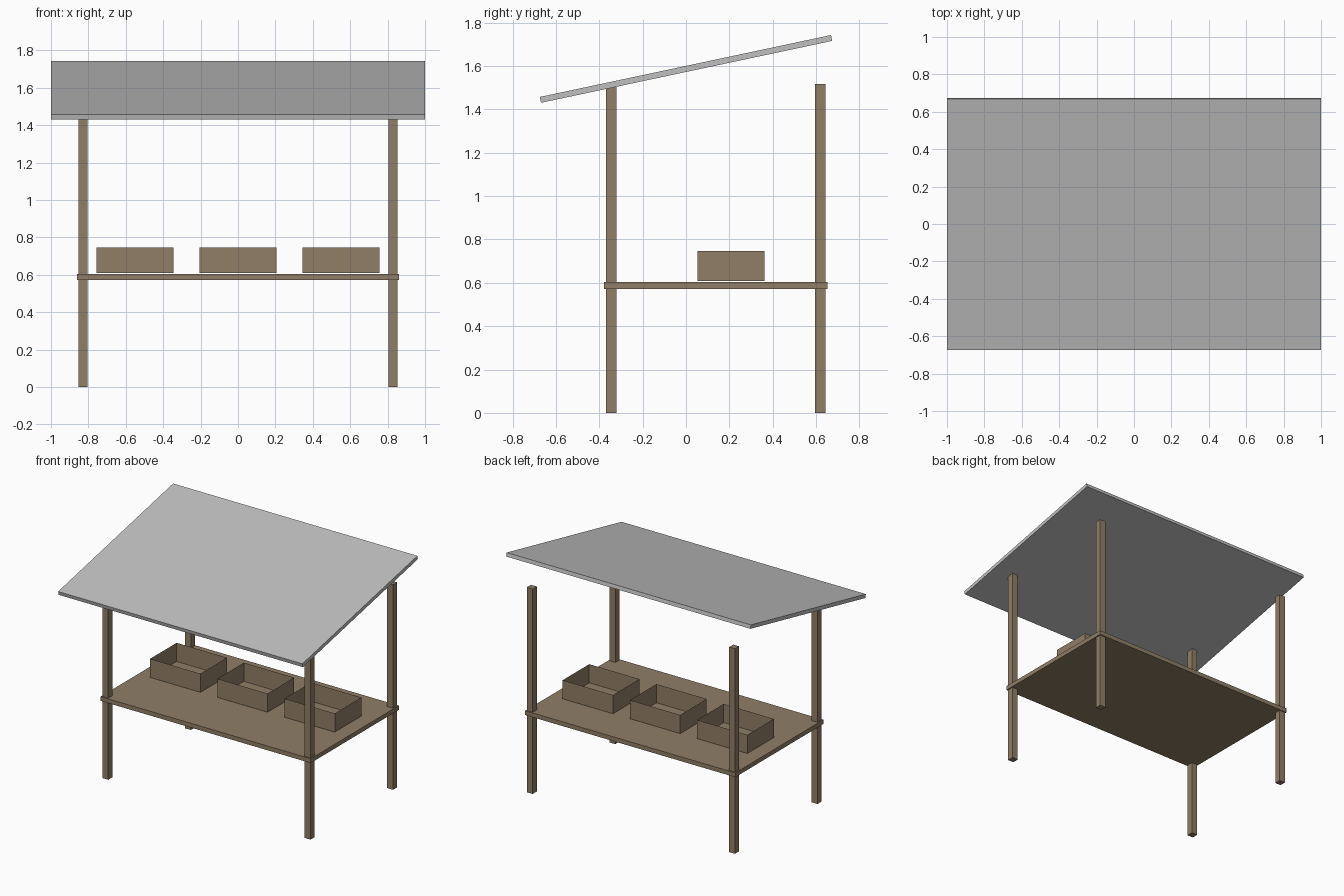
import bpy, bmesh, math
from mathutils import Matrix

if "Cube" in bpy.data.objects:
    bpy.data.objects.remove(bpy.data.objects["Cube"], do_unlink=True)


def make_material(name, colour):
    mat = bpy.data.materials.new(name)
    mat.use_nodes = True
    mat.diffuse_color = colour
    mat.node_tree.nodes["Principled BSDF"].inputs["Base Color"].default_value = colour
    return mat


wood = make_material("brown wood", (0.28, 0.21, 0.135, 1))
metal = make_material("grey roofing", (0.53, 0.53, 0.53, 1))


def box(name, size, centre, mat, tilt=0.0, open_top=False):
    """Flat-shaded box, optionally tilted about x or left open as a thin tray."""
    bm = bmesh.new()
    bmesh.ops.create_cube(bm, size=1, matrix=Matrix.Diagonal((*size, 1)))
    if open_top:
        lid = [f for f in bm.faces if f.normal.z > 0.9]
        bmesh.ops.delete(bm, geom=lid, context="FACES_ONLY")
    mesh = bpy.data.meshes.new(name)
    bm.to_mesh(mesh)
    bm.free()
    mesh.materials.append(mat)
    obj = bpy.data.objects.new(name, mesh)
    obj.location = centre
    obj.rotation_euler.x = tilt
    bpy.context.collection.objects.link(obj)
    return obj


# Four corner posts
post_height = 1.517
for depth, y in (("front", -0.345), ("back", 0.62)):
    for side, x in (("left", 0.828), ("right", -0.828)):
        box(f"{depth}_{side}_post", (0.048, 0.048, post_height),
            (x, y, post_height / 2), wood)

# Counter board
box("counter", (1.72, 1.03, 0.032), (0, 0.137, 0.588), wood)

# Open display crates
for label, x in (("right", -0.55), ("middle", 0), ("left", 0.55)):
    box(f"{label}_crate", (0.412, 0.31, 0.138), (x, 0.207, 0.678), wood, open_top=True)

# Sloping roof sheet
box("roof", (2, 1.374, 0.0275), (0, 0, 1.587), metal, tilt=math.radians(12))
